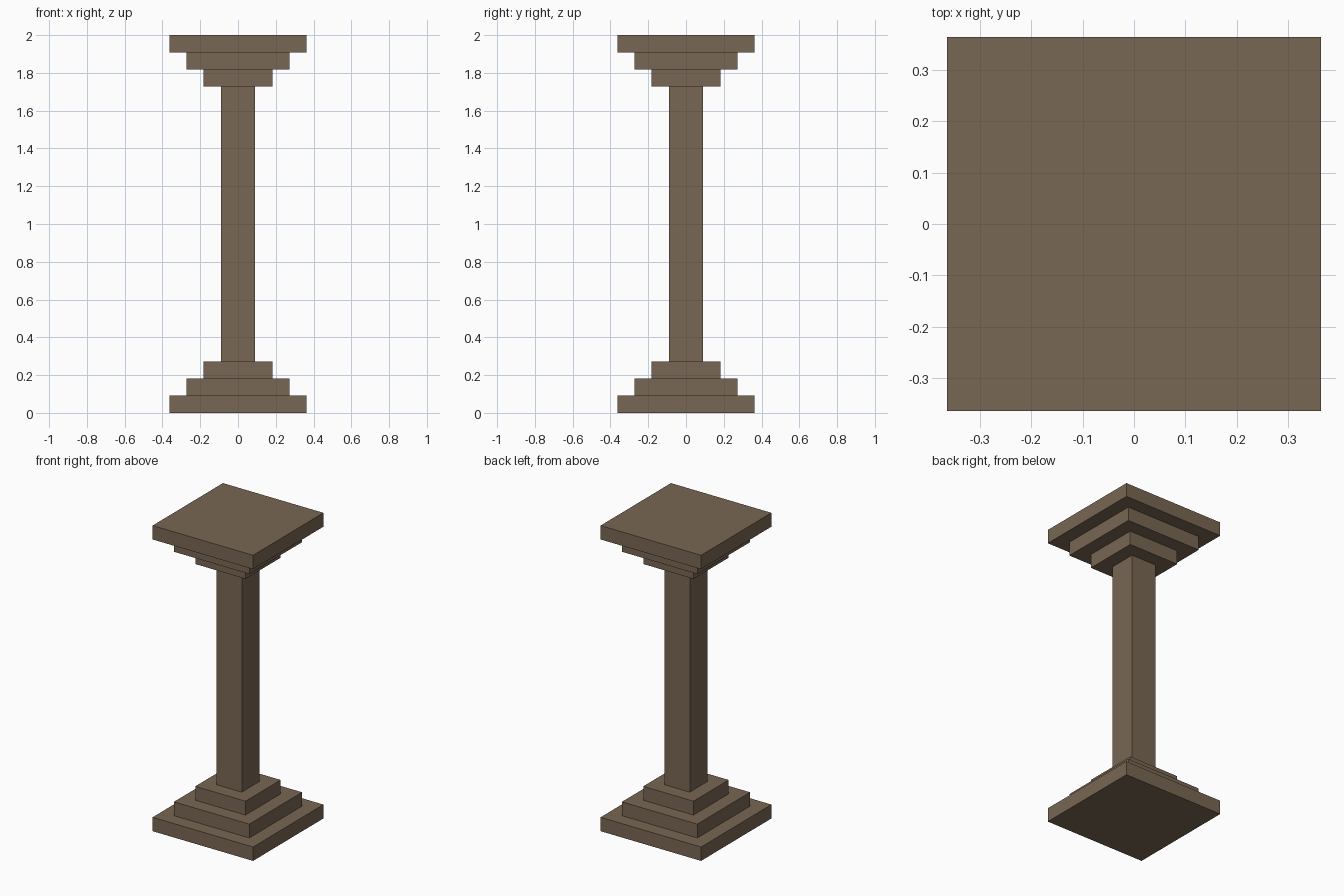
import bpy
import bmesh
from mathutils import Matrix

cube = bpy.data.objects.get("Cube")
if cube:
    bpy.data.objects.remove(cube, do_unlink=True)

UNIT = 2 / 11 / 2   # height of one step; the whole pillar is 22 steps tall
HEIGHT = 2.0

# Single brown stone colour
stone = bpy.data.materials.new("brown_stone")
colour = (0.19, 0.136, 0.088, 1.0)
stone.diffuse_color = colour
stone.use_nodes = True
bsdf = stone.node_tree.nodes["Principled BSDF"]
bsdf.inputs["Base Color"].default_value = colour
bsdf.inputs["Roughness"].default_value = 0.9


def block(name, width, bottom, top):
    """Square block centred on the z axis."""
    size = Matrix.Diagonal((width, width, top - bottom, 1))
    place = Matrix.Translation((0, 0, (bottom + top) / 2))
    bm = bmesh.new()
    bmesh.ops.create_cube(bm, size=1, matrix=place @ size)
    mesh = bpy.data.meshes.new(name)
    bm.to_mesh(mesh)
    bm.free()
    mesh.materials.append(stone)
    obj = bpy.data.objects.new(name, mesh)
    bpy.context.collection.objects.link(obj)
    return obj


# Stepped base and its mirrored capital, widest slab outermost
for i, (part, units) in enumerate((("slab", 8), ("middle_step", 6), ("inner_step", 4))):
    low, high = i * UNIT, (i + 1) * UNIT
    block("base_" + part, units * UNIT, low, high)
    block("capital_" + part, units * UNIT, HEIGHT - high, HEIGHT - low)

# Square shaft between the steps
block("shaft", 2 * UNIT, 3 * UNIT, HEIGHT - 3 * UNIT)
